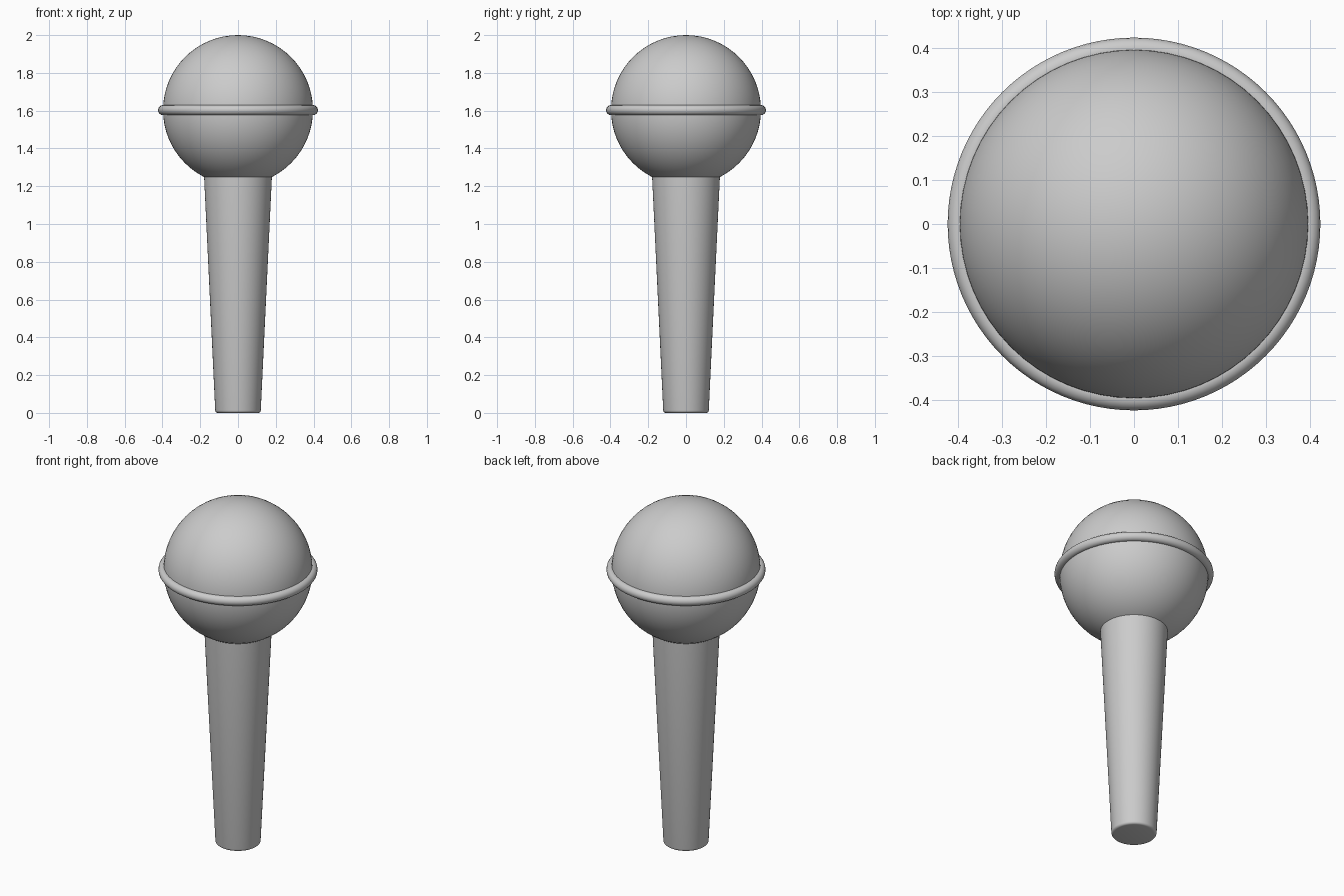
import bpy, bmesh, math

if "Cube" in bpy.data.objects:
    bpy.data.objects.remove(bpy.data.objects["Cube"], do_unlink=True)

RADIUS, CENTER = 0.397, 1.603

grey = bpy.data.materials.new("plain_grey")
grey.use_nodes = True
colour = (0.6, 0.6, 0.6, 1)
grey.diffuse_color = colour
grey.node_tree.nodes["Principled BSDF"].inputs["Base Color"].default_value = colour


def finish(name):
    obj = bpy.context.object
    obj.name = obj.data.name = name
    obj.data.materials.append(grey)
    bpy.ops.object.shade_smooth_by_angle(angle=math.radians(40))
    return obj


# Round head
bpy.ops.mesh.primitive_uv_sphere_add(segments=64, ring_count=32, radius=RADIUS,
                                     location=(0, 0, CENTER))
finish("head")

# Band around the middle of the head
bpy.ops.mesh.primitive_torus_add(major_segments=96, minor_segments=16,
                                 major_radius=RADIUS, minor_radius=0.0265,
                                 location=(0, 0, CENTER))
finish("head_band")

# Tapered handle, its top hidden inside the head
bpy.ops.mesh.primitive_cone_add(vertices=64, radius1=0.12, radius2=0.18,
                                depth=1.26, location=(0, 0, 0.63))
handle = bpy.context.object
bm = bmesh.new()
bm.from_mesh(handle.data)
rim = [e for e in bm.edges if all(v.co.z < 0 for v in e.verts)]
bmesh.ops.bevel(bm, geom=rim, offset=0.013, segments=4, profile=0.5, affect='EDGES')
bm.to_mesh(handle.data)
bm.free()
finish("handle")
